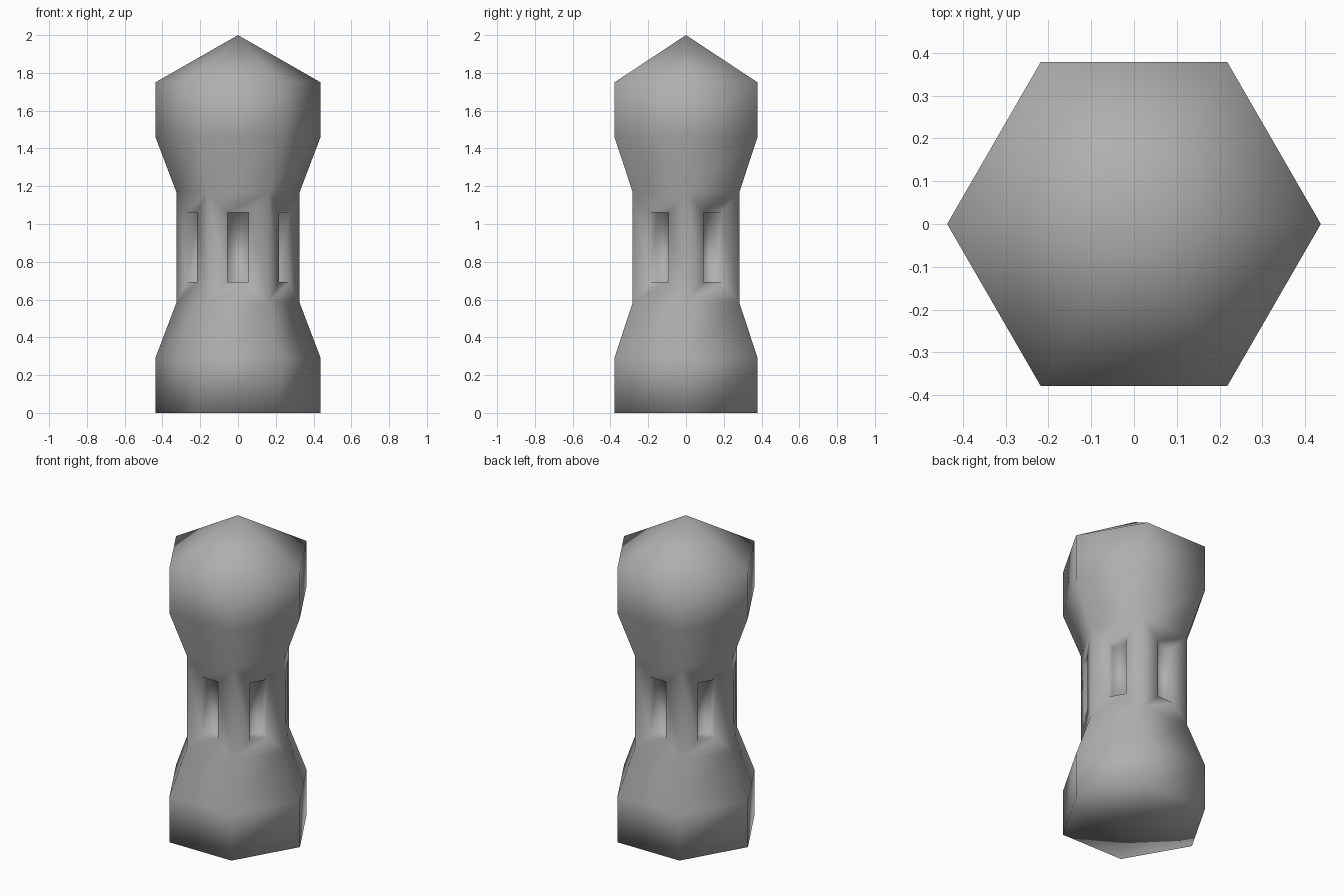
import bpy, bmesh
from math import cos, sin, pi

if "Cube" in bpy.data.objects:
    bpy.data.objects.remove(bpy.data.objects["Cube"])

# Hexagonal pillar profile: (radius, height)
profile = [(0.437, 0), (0.437, 0.292), (0.326, 0.584),
           (0.326, 1.168), (0.437, 1.46), (0.437, 1.75)]
SIDES = 6
bm = bmesh.new()
rings = [[bm.verts.new((r * cos(2 * pi * i / SIDES), r * sin(2 * pi * i / SIDES), z))
          for i in range(SIDES)] for r, z in profile]

# Side walls; the waist panels are kept for the window recesses
waist = []
for k in range(len(rings) - 1):
    for i in range(SIDES):
        j = (i + 1) % SIDES
        f = bm.faces.new((rings[k][i], rings[k][j], rings[k + 1][j], rings[k + 1][i]))
        if k == 2:
            waist.append(f)

# Flat base and pointed cap, both as triangle fans
base = bm.verts.new((0, 0, 0))
apex = bm.verts.new((0, 0, 2))
for i in range(SIDES):
    j = (i + 1) % SIDES
    bm.faces.new((rings[0][j], rings[0][i], base))
    bm.faces.new((rings[-1][i], rings[-1][j], apex))
bm.normal_update()

# Window recesses: inset each waist panel, then sink it straight inward
bmesh.ops.inset_individual(bm, faces=waist, thickness=0.108, use_even_offset=True)
bm.normal_update()
for f in waist:
    n = f.normal.copy()
    sunk = bmesh.ops.extrude_discrete_faces(bm, faces=[f])["faces"][0]
    bmesh.ops.translate(bm, verts=sunk.verts[:], vec=n * -0.07)

# Smooth shading over the whole pillar
for f in bm.faces:
    f.smooth = True
bm.normal_update()
mesh = bpy.data.meshes.new("pillar")
bm.to_mesh(mesh)
bm.free()
pillar = bpy.data.objects.new("pillar", mesh)
bpy.context.collection.objects.link(pillar)

# Dark grey stone
stone = bpy.data.materials.new("stone")
stone.diffuse_color = (0.43, 0.43, 0.43, 1)
stone.use_nodes = True
stone.node_tree.nodes["Principled BSDF"].inputs["Base Color"].default_value = stone.diffuse_color
mesh.materials.append(stone)
